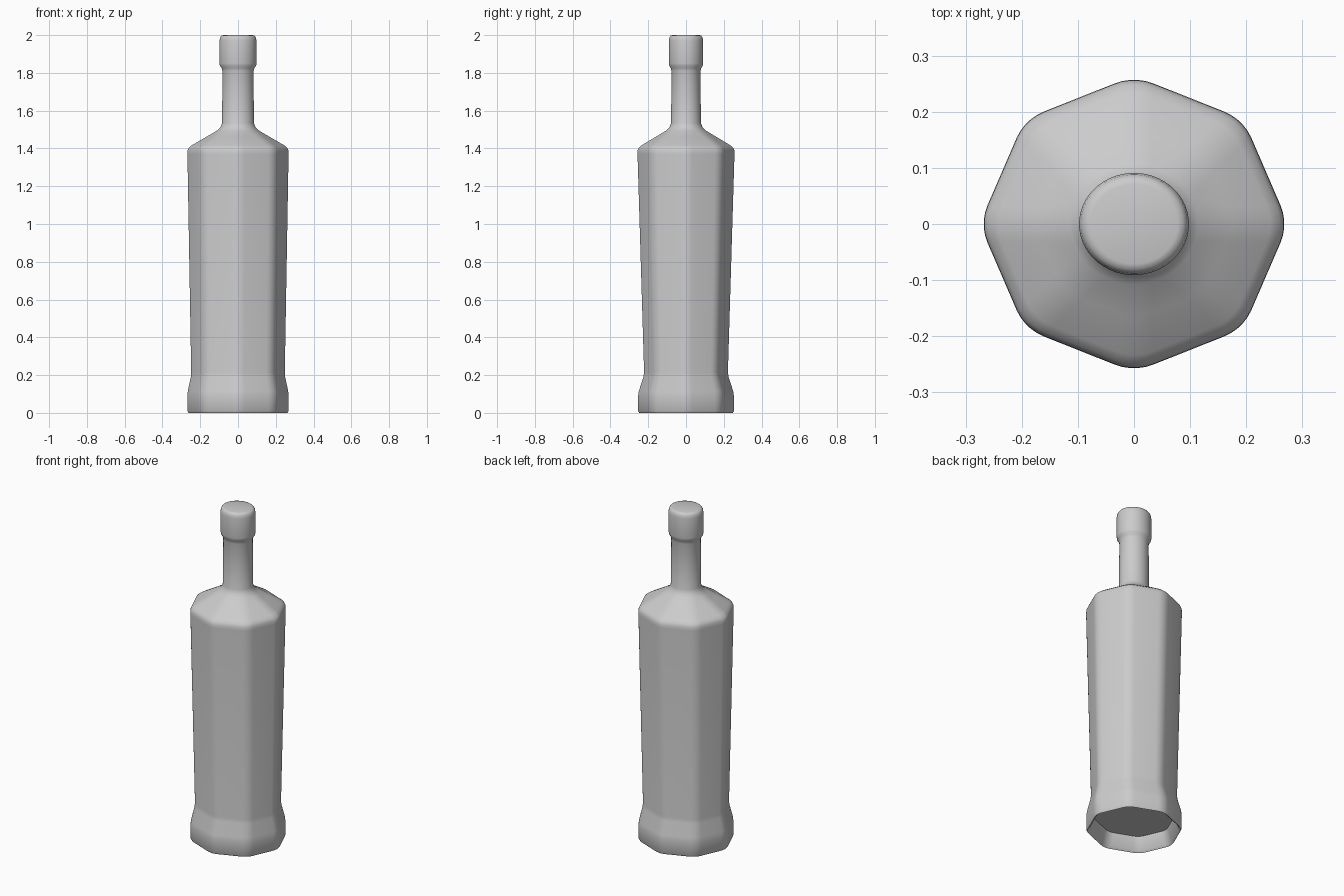
import bpy, bmesh
from math import cos, sin, pi

# Bottle rings: z, half width x, half depth y, corner roundness (1 = ellipse)
RINGS = [
    (0.085, 0.225, 0.212, 0.34),   # recessed underside
    (0.01, 0.25, 0.236, 0.34),
    (0.0, 0.262, 0.248, 0.34),     # foot
    (0.01, 0.268, 0.254, 0.34),
    (0.09, 0.268, 0.254, 0.34),
    (0.115, 0.266, 0.25, 0.34),
    (0.19, 0.25, 0.226, 0.34),
    (0.215, 0.248, 0.222, 0.34),   # tapering body
    (1.37, 0.268, 0.257, 0.34),
    (1.39, 0.267, 0.256, 0.34),
    (1.405, 0.26, 0.249, 0.34),
    (1.418, 0.243, 0.233, 0.36),   # shoulder
    (1.46, 0.17, 0.163, 0.5),
    (1.493, 0.114, 0.108, 0.8),
    (1.51, 0.094, 0.089, 0.95),
    (1.535, 0.084, 0.079, 1.0),    # neck
    (1.81, 0.083, 0.077, 1.0),
    (1.825, 0.087, 0.081, 1.0),
    (1.838, 0.096, 0.089, 1.0),    # lip
    (1.85, 0.098, 0.091, 1.0),
    (1.97, 0.098, 0.091, 1.0),
    (1.987, 0.095, 0.088, 1.0),
    (1.997, 0.088, 0.081, 1.0),
    (2.0, 0.078, 0.071, 1.0),
]
SIDES, STEPS = 8, 6


def ring(bm, z, rx, ry, r):
    """Octagon ring with rounded corners."""
    verts = []
    for i in range(SIDES):
        a = 2 * pi * i / SIDES
        for j in range(STEPS):
            b = a + (j / (STEPS - 1) - 0.5) * 2 * pi / SIDES * (0.999 if r < 0.99 else 0.85)
            x = (1 - r) * cos(a) + r * cos(b)
            y = (1 - r) * sin(a) + r * sin(b)
            verts.append(bm.verts.new((x * rx, y * ry, z)))
    return verts


bm = bmesh.new()
loops = [ring(bm, *row) for row in RINGS]
n = SIDES * STEPS
for lo, hi in zip(loops, loops[1:]):
    for i in range(n):
        k = (i + 1) % n
        bm.faces.new((lo[i], lo[k], hi[k], hi[i]))
bm.faces.new(loops[0][::-1])
bm.faces.new(loops[-1])
bmesh.ops.recalc_face_normals(bm, faces=bm.faces)

mesh = bpy.data.meshes.new("bottle")
bm.to_mesh(mesh)
bm.free()
bottle = bpy.data.objects.new("bottle", mesh)
bpy.context.collection.objects.link(bottle)
bpy.context.view_layer.objects.active = bottle
bottle.select_set(True)
bpy.ops.object.shade_smooth_by_angle(angle=pi / 4)
